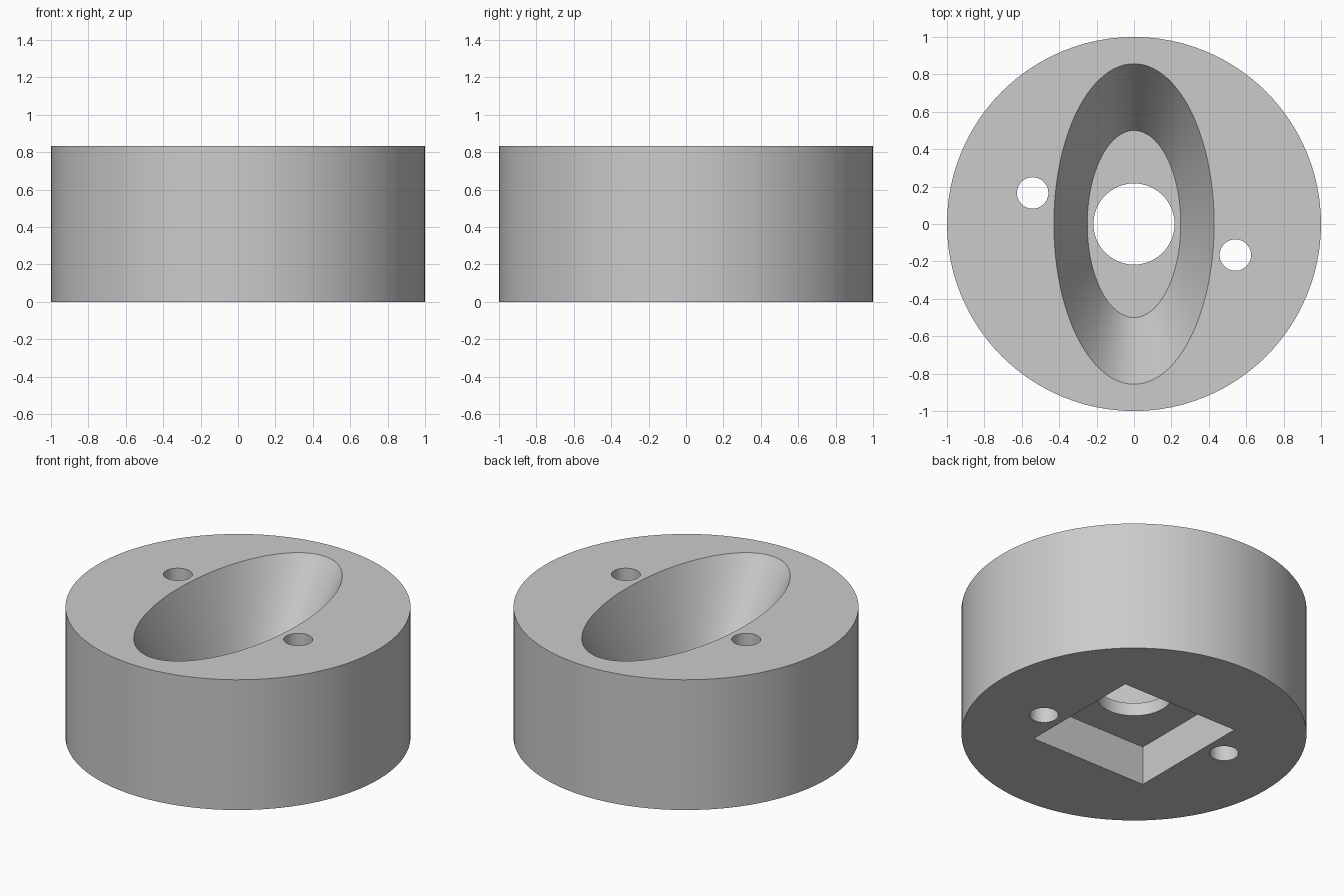
import bpy
import bmesh
from math import radians
from mathutils import Matrix

if "Cube" in bpy.data.objects:
    bpy.data.objects.remove(bpy.data.objects["Cube"])

HEIGHT, POCKET_TOP, FLOOR = 0.833, 0.25, 0.333
OVER = 0.1  # how far cutters reach past a surface

grey = bpy.data.materials.new("plain grey")
grey.diffuse_color = (0.6, 0.6, 0.6, 1)
grey.use_nodes = True
grey.node_tree.nodes["Principled BSDF"].inputs["Base Color"].default_value = (0.6, 0.6, 0.6, 1)


def finish(bm, name):
    mesh = bpy.data.meshes.new(name)
    bm.to_mesh(mesh)
    bm.free()
    mesh.materials.append(grey)
    obj = bpy.data.objects.new(name, mesh)
    bpy.context.collection.objects.link(obj)
    return obj


def frustum(name, r_low, r_high, low, high, x=0, y=0, squash=1, sides=96):
    """Round or elliptical tapered solid between two heights."""
    bm = bmesh.new()
    place = Matrix.Translation((x, y, (low + high) / 2)) @ Matrix.Diagonal((squash, 1, 1, 1))
    bmesh.ops.create_cone(bm, cap_ends=True, segments=sides, radius1=r_low,
                          radius2=r_high, depth=high - low, matrix=place)
    return finish(bm, name)


def box(name, side, low, high):
    bm = bmesh.new()
    place = Matrix.Translation((0, 0, (low + high) / 2)) @ Matrix.Diagonal((side, side, high - low, 1))
    bmesh.ops.create_cube(bm, size=1, matrix=place)
    return finish(bm, name)


# Round body
body = frustum("round_body", 1, 1, 0, HEIGHT)

# Tapered oval cup in the top, its slope continued past the rim
slope = (0.857 - 0.5) / (HEIGHT - FLOOR)
cutters = [frustum("oval_cup", 0.5, 0.857 + slope * OVER, FLOOR, HEIGHT + OVER, squash=0.5)]

# Square pocket underneath and the bore joining it to the cup
cutters.append(box("square_pocket", 0.825, -OVER, POCKET_TOP))
cutters.append(frustum("centre_bore", 0.217, 0.217, POCKET_TOP - 0.05, FLOOR + 0.05, sides=64))

# Two through holes on opposite sides
for side, label in ((1, "left"), (-1, "right")):
    cutters.append(frustum(label + "_screw_hole", 0.084, 0.084, -OVER, HEIGHT + OVER,
                           x=0.542 * side, y=-0.166 * side, sides=48))

# Cut, then discard the cutters
bpy.context.view_layer.objects.active = body
for cutter in cutters:
    mod = body.modifiers.new(cutter.name, 'BOOLEAN')
    mod.operation = 'DIFFERENCE'
    mod.solver = 'EXACT'
    mod.object = cutter
    bpy.ops.object.modifier_apply(modifier=mod.name)
    bpy.data.objects.remove(cutter)

# Smooth round walls, sharp rims
bpy.ops.object.select_all(action='DESELECT')
body.select_set(True)
bpy.ops.object.shade_smooth_by_angle(angle=radians(25))
